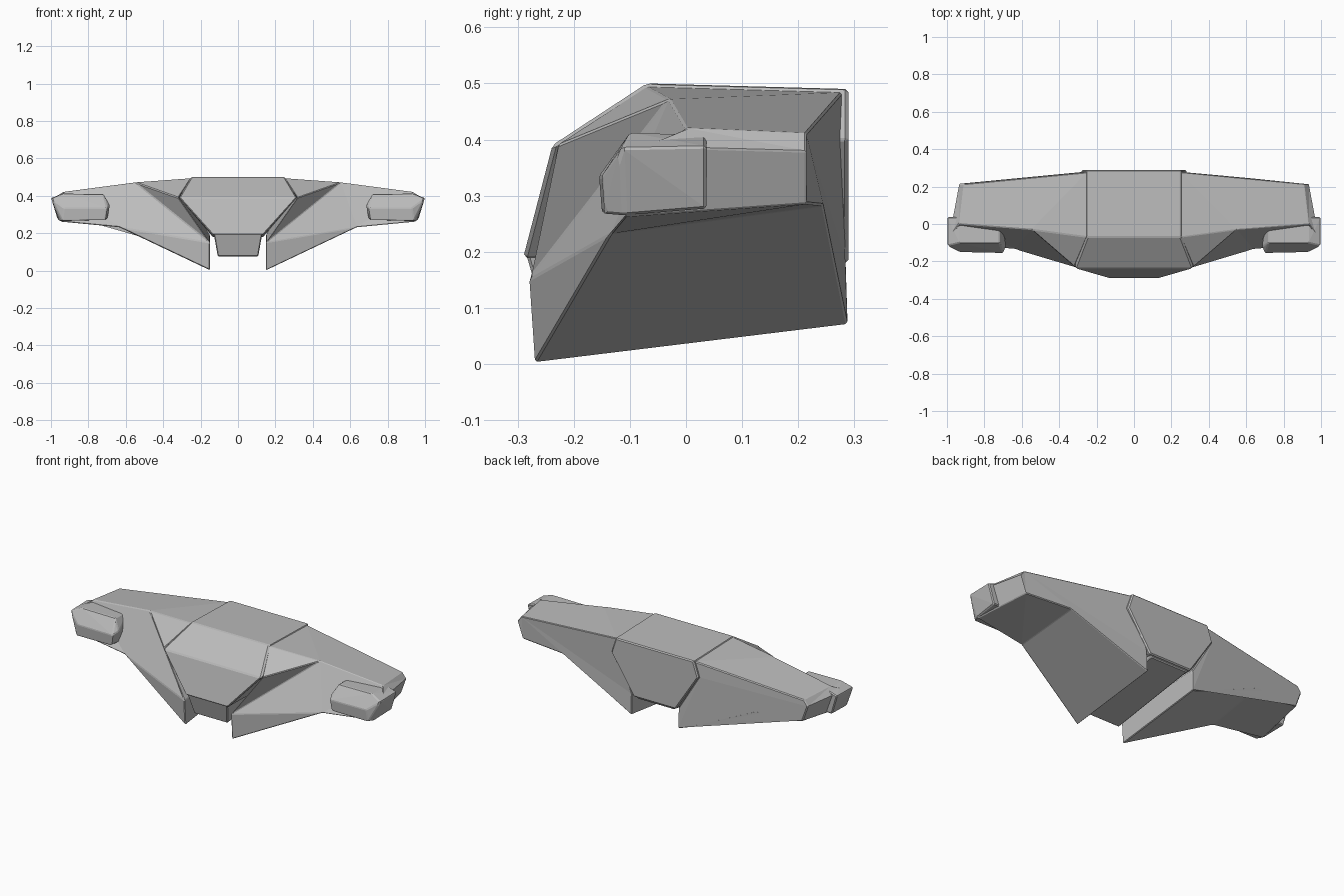
import bpy
import bmesh

cube = bpy.data.objects.get("Cube")
if cube:
    bpy.data.objects.remove(cube, do_unlink=True)

grey = bpy.data.materials.new("hull_grey")
grey.use_nodes = True
colour = (0.5, 0.5, 0.5, 1)
grey.diffuse_color = colour
grey.node_tree.nodes["Principled BSDF"].inputs["Base Color"].default_value = colour


def finish(name, bm, bevel):
    """Turn a bmesh into a flat-shaded object with narrow chamfers."""
    bmesh.ops.recalc_face_normals(bm, faces=bm.faces)
    mesh = bpy.data.meshes.new(name)
    bm.to_mesh(mesh)
    bm.free()
    mesh.materials.append(grey)
    obj = bpy.data.objects.new(name, mesh)
    bpy.context.collection.objects.link(obj)
    mod = obj.modifiers.new("chamfer", "BEVEL")
    mod.width = bevel
    mod.segments = 1
    mod.limit_method = "ANGLE"
    mod.angle_limit = 0.35
    return obj


def hull(name, points, bevel):
    """Convex solid around the points."""
    bm = bmesh.new()
    verts = [bm.verts.new(p) for p in points]
    res = bmesh.ops.convex_hull(bm, input=verts)
    loose = [v for v in res["geom_interior"] if isinstance(v, bmesh.types.BMVert)]
    bmesh.ops.delete(bm, geom=loose, context="VERTS")
    bmesh.ops.dissolve_limit(bm, angle_limit=0.03, verts=bm.verts, edges=bm.edges)
    return finish(name, bm, bevel)


def both(points):
    return [(s * x, y, z) for x, y, z in points for s in (1, -1)]


# Central body: sloped nose in front, six-sided back
hull("centre_body", both([
    (.25, -.07, .5), (.315, -.238, .39), (.135, -.29, .19),
    (.25, .29, .49), (.28, .29, .4), (.135, .29, .18)]), .006)

# Chin below the nose, its underside rising to the back
hull("chin", both([
    (.13, -.286, .2), (.108, -.25, .075), (.13, .28, .2), (.12, .28, .17)]), .005)

# Wing corners, named by position
WING = {
    "top_in_back": (.25, .278, .484), "top_in_front": (.25, -.07, .494),
    "peak": (.55, -.03, .472), "top_out_front": (.935, .0, .421),
    "top_out_back": (.91, .215, .412),
    "tip_front": (.99, -.08, .388), "tip_back": (.935, .215, .38),
    "low_front": (.95, -.11, .262), "low_back": (.9, .215, .285),
    "kink_front": (.635, -.135, .232), "kink_back": (.62, .245, .282),
    "keel_front": (.15, -.27, .002), "keel_back": (.15, .288, .07),
    "side_front": (.318, -.23, .39), "side_back": (.278, .278, .4),
    "throat_front": (.15, -.28, .15), "throat_back": (.15, .284, .19),
}
PANELS = [
    "top_in_back top_in_front peak top_out_front top_out_back",
    "top_in_front side_front peak",
    "peak side_front throat_front",
    "peak throat_front keel_front kink_front",
    "peak kink_front low_front tip_front top_out_front",
    "top_out_front tip_front tip_back top_out_back",
    "tip_front low_front low_back tip_back",
    "low_front kink_front kink_back low_back",
    "kink_front keel_front keel_back kink_back",
    "top_in_back top_out_back tip_back low_back kink_back keel_back throat_back side_back",
    "top_in_back side_back side_front top_in_front",
    "side_back throat_back throat_front side_front",
    "throat_back keel_back keel_front throat_front",
]

# Wing-tip pod: front face, shoulder ring and back ring
POD = [
    (.7, -.155, .335), (.93, -.15, .335), (.71, -.15, .272), (.94, -.145, .268),
    (.685, -.12, .35), (.72, -.1, .41), (.935, -.1, .412), (.998, -.115, .385),
    (.955, -.11, .265), (.7, -.11, .275),
    (.72, .035, .408), (.935, .037, .408), (.998, .037, .388), (.965, .037, .277),
    (.7, .035, .285)]

for side, s in (("left", 1), ("right", -1)):
    bm = bmesh.new()
    corner = {k: bm.verts.new((s * x, y, z)) for k, (x, y, z) in WING.items()}
    for panel in PANELS:
        bm.faces.new([corner[k] for k in panel.split()])
    bmesh.ops.triangulate(bm, faces=[f for f in bm.faces if len(f.verts) > 3])
    bmesh.ops.dissolve_limit(bm, angle_limit=0.05, verts=bm.verts, edges=bm.edges)
    finish(side + "_wing", bm, .005)
    hull(side + "_pod", [(s * x, y, z) for x, y, z in POD], .005)
